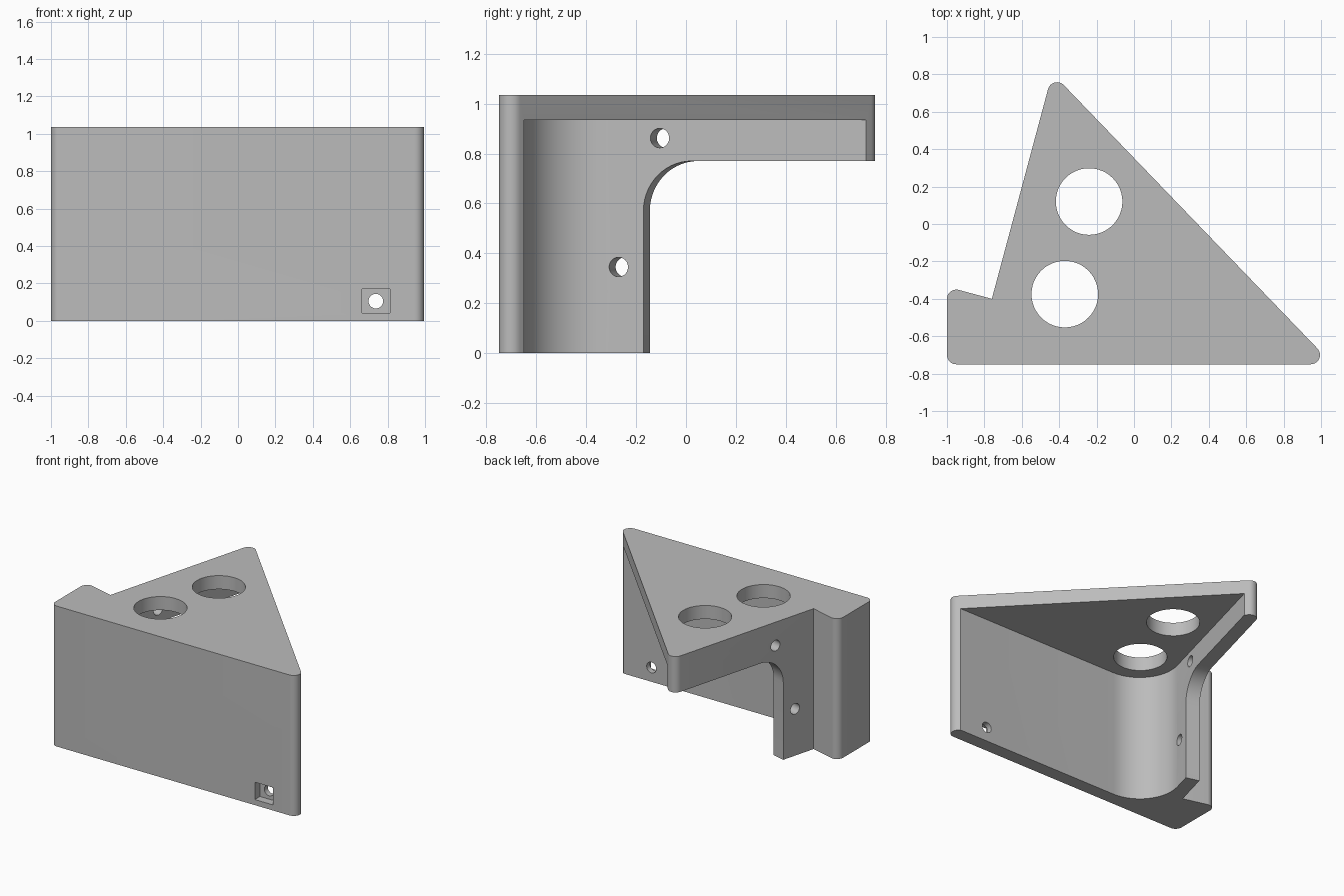
import bpy, bmesh, math
from mathutils import Matrix, Vector

cube = bpy.data.objects.get("Cube")
if cube:
    bpy.data.objects.remove(cube, do_unlink=True)

HEIGHT, WALL = 1.035, 0.1
TILT = math.radians(15)
NOTCH = Vector((-0.76, -0.40))
ALONG = Vector((math.sin(TILT), math.cos(TILT)))    # along the slanted wall
INWARD = Vector((ALONG.y, -ALONG.x))                # through the slanted wall

grey = bpy.data.materials.new("plain grey")
grey.use_nodes = True
grey.diffuse_color = (0.5, 0.5, 0.5, 1)
grey.node_tree.nodes["Principled BSDF"].inputs["Base Color"].default_value = grey.diffuse_color


def rounded(corners, steps=14):
    """Outline from (point, radius) pairs, with arcs at the rounded corners."""
    points = []
    for i, (p, r) in enumerate(corners):
        p = Vector(p)
        if r == 0:
            points.append(p)
            continue
        a = (Vector(corners[i - 1][0]) - p).normalized()
        b = (Vector(corners[(i + 1) % len(corners)][0]) - p).normalized()
        half = a.angle(b) / 2
        centre = p + (a + b).normalized() * r / math.sin(half)
        start = p + a * r / math.tan(half) - centre
        end = p + b * r / math.tan(half) - centre
        sweep = math.pi - 2 * half
        for k in range(steps + 1):
            t = k / steps
            points.append(centre + (start * math.sin((1 - t) * sweep)
                                    + end * math.sin(t * sweep)) / math.sin(sweep))
    return points


def circle(x, y, r, sides=48):
    return [Vector((x + r * math.cos(math.tau * k / sides),
                    y + r * math.sin(math.tau * k / sides))) for k in range(sides)]


def prism(name, outline, low, high, frame=Matrix()):
    """Extrude a flat outline between two levels, then place it in a frame."""
    bm = bmesh.new()
    face = bm.faces.new([bm.verts.new((p.x, p.y, low)) for p in outline])
    top = bmesh.ops.extrude_face_region(bm, geom=[face])["geom"]
    bmesh.ops.translate(bm, vec=(0, 0, high - low),
                        verts=[v for v in top if isinstance(v, bmesh.types.BMVert)])
    bmesh.ops.transform(bm, matrix=frame, verts=bm.verts)
    bmesh.ops.recalc_face_normals(bm, faces=bm.faces)
    mesh = bpy.data.meshes.new(name)
    bm.to_mesh(mesh)
    bm.free()
    mesh.materials.append(grey)
    obj = bpy.data.objects.new(name, mesh)
    bpy.context.collection.objects.link(obj)
    return obj


def frame(x_axis, y_axis, origin):
    x, y = Vector(x_axis), Vector(y_axis)
    m = Matrix((x, y, x.cross(y))).transposed().to_4x4()
    m.translation = origin
    return m


# Solid block with the full plan outline
front_y = -0.75
right_tip = Vector((1.062, front_y))
back_tip = NOTCH + ALONG * 1.249
left_corner = Vector((-1, NOTCH.y + 0.24 * math.tan(TILT)))
bracket = prism("corner_bracket", rounded([
    ((-1, front_y), 0.05), (right_tip, 0.05), (back_tip, 0.05),
    (NOTCH, 0), (left_corner, 0.05)]), 0, HEIGHT)

# Open cavity behind the front wall and slanted wall, under the top plate
inner_y = front_y + WALL
inner_start = NOTCH + INWARD * WALL
inner_corner = inner_start + ALONG * ((inner_y - inner_start.y) / ALONG.y)
cutters = [prism("cavity_cutter", rounded([
    (inner_corner, 0.275), ((3, inner_y), 0), ((3, 3), 0),
    (inner_corner + ALONG * 3, 0)]), -0.1, HEIGHT - WALL)]

# Large holes in the top plate
for x, y in ((-0.24, 0.12), (-0.37, -0.375)):
    cutters.append(prism("plate_hole_cutter", circle(x, y, 0.178), 0.8, 1.2))

# Curved relief and screw holes in the slanted wall
flank = frame((*ALONG, 0), (0, 0, 1), (*NOTCH, 0))
cutters.append(prism("relief_cutter", rounded([
    ((0.264, -0.1), 0), ((2, -0.1), 0), ((2, 0.77), 0), ((0.264, 0.77), 0.2)]),
    -0.3, 0.3, flank))
for s, z in ((0.161, 0.345), (0.332, 0.862)):
    cutters.append(prism("screw_hole_cutter", circle(s, z, 0.039), -0.2, 0.25, flank))

# Square nut pocket and hole in the front wall
front = frame((1, 0, 0), (0, 0, 1), (0.737, front_y, 0.105))
half_w, half_h = 0.075, 0.064
pocket = [Vector((x * half_w, y * half_h)) for x, y in ((-1, -1), (1, -1), (1, 1), (-1, 1))]
cutters.append(prism("pocket_cutter", pocket, -0.06, 0.1, front))
cutters.append(prism("front_hole_cutter", circle(0, 0, 0.039), -0.2, 0.08, front))

# Cut everything out of the block
bpy.ops.object.select_all(action="DESELECT")
bracket.select_set(True)
bpy.context.view_layer.objects.active = bracket
for cutter in cutters:
    cutter.hide_render = True
    cut = bracket.modifiers.new(cutter.name, "BOOLEAN")
    cut.operation, cut.solver, cut.object = "DIFFERENCE", "EXACT", cutter
    bpy.ops.object.modifier_apply(modifier=cut.name)
    bpy.data.objects.remove(cutter, do_unlink=True)

bpy.ops.object.shade_smooth_by_angle(angle=math.radians(30))
